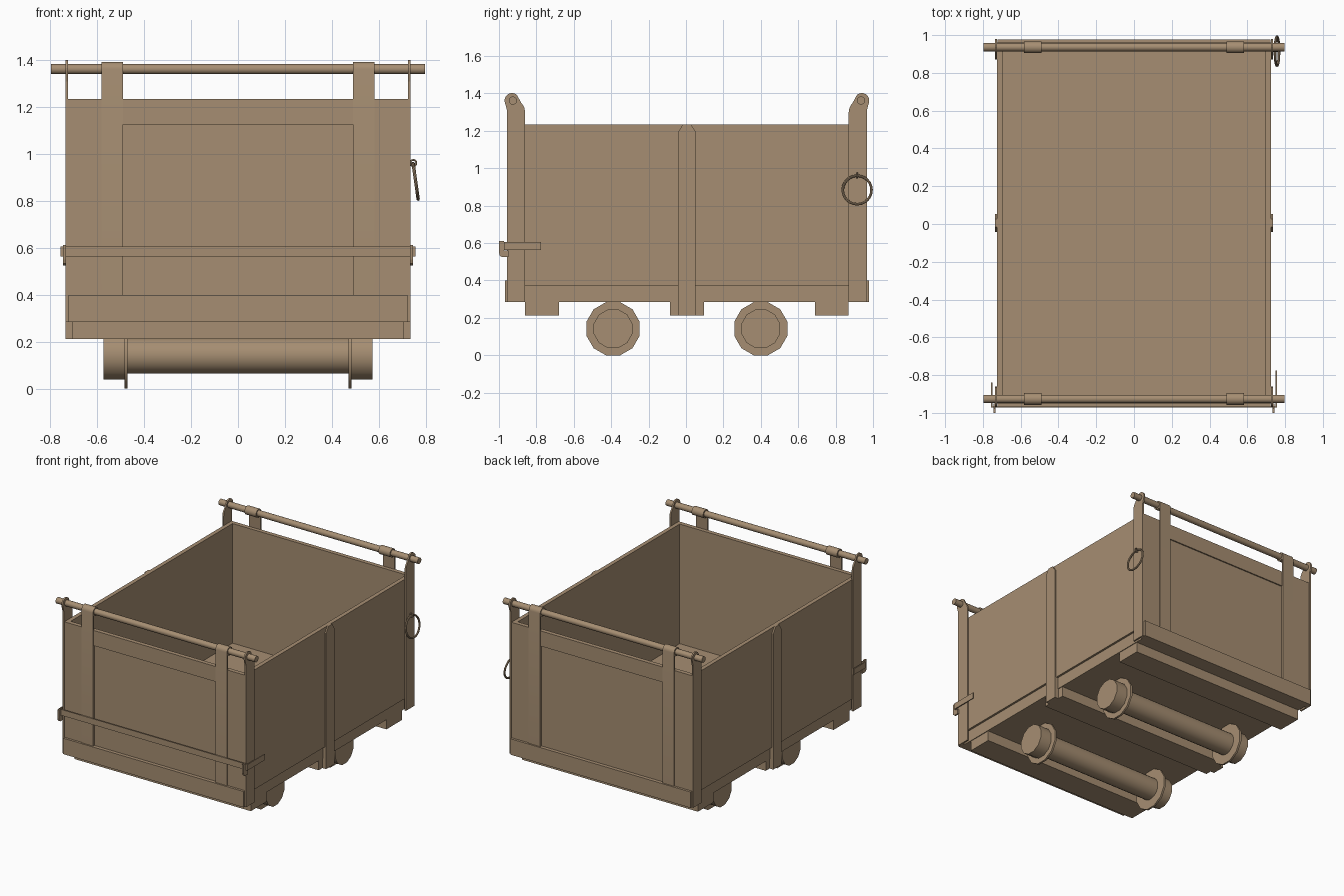
import bpy, bmesh, math
from mathutils import Matrix, Vector

if "Cube" in bpy.data.objects:
    bpy.data.objects.remove(bpy.data.objects["Cube"])

mat = bpy.data.materials.new("tan_metal")
mat.use_nodes = True
TAN = (0.38, 0.27, 0.168, 1)
mat.diffuse_color = TAN
mat.node_tree.nodes["Principled BSDF"].inputs["Base Color"].default_value = TAN

MID = 0.005  # the body is mirrored front to back about this y


def finish(name, bm, smooth=False):
    bmesh.ops.recalc_face_normals(bm, faces=bm.faces)
    mesh = bpy.data.meshes.new(name)
    bm.to_mesh(mesh)
    bm.free()
    mesh.materials.append(mat)
    ob = bpy.data.objects.new(name, mesh)
    bpy.context.collection.objects.link(ob)
    if smooth:
        bpy.ops.object.select_all(action='DESELECT')
        ob.select_set(True)
        bpy.context.view_layer.objects.active = ob
        bpy.ops.object.shade_smooth_by_angle(angle=math.radians(35))
    return ob


def prism(name, pts, a, b, axis, smooth=False):
    """Extrude a 2D outline along x (outline is y, z) or y (outline is x, z)."""
    bm = bmesh.new()
    place = (lambda p: (a, p[0], p[1])) if axis == 'x' else (lambda p: (p[0], a, p[1]))
    face = bm.faces.new([bm.verts.new(place(p)) for p in pts])
    out = bmesh.ops.extrude_face_region(bm, geom=[face])["geom"]
    step = Vector((b - a, 0, 0)) if axis == 'x' else Vector((0, b - a, 0))
    bmesh.ops.translate(bm, vec=step, verts=[v for v in out if isinstance(v, bmesh.types.BMVert)])
    return finish(name, bm, smooth)


def box(name, x, y, z):
    return prism(name, [(y[0], z[0]), (y[1], z[0]), (y[1], z[1]), (y[0], z[1])], x[0], x[1], 'x')


def rod(name, x0, x1, y, z, r, n):
    """Cylinder along x with a flat side at the bottom."""
    ring = [(y + r * math.cos((i + .5) * math.tau / n), z + r * math.sin((i + .5) * math.tau / n))
            for i in range(n)]
    return prism(name, ring, x0, x1, 'x', True)


def arc(cy, cz, r, start, end, n):
    angles = [math.radians(start + (end - start) * i / n) for i in range(n + 1)]
    return [(cy + r * math.cos(t), cz + r * math.sin(t)) for t in angles]


def torus(name, centre, rot, big, small, n, m):
    bm = bmesh.new()
    rings = []
    for i in range(n):
        turn = Matrix.Rotation(i * math.tau / n, 4, 'X')
        rings.append([bm.verts.new(Vector(centre) + rot @ (turn @ Vector(
            (small * math.sin(j * math.tau / m), big + small * math.cos(j * math.tau / m), 0))))
            for j in range(m)])
    for i in range(n):
        a, b = rings[i], rings[(i + 1) % n]
        for j in range(m):
            k = (j + 1) % m
            bm.faces.new((a[j], a[k], b[k], b[j]))
    return finish(name, bm, True)


# Floor and side walls
box("floor", (-.71, .71), (-.945, .955), (.285, .37))
for side, s in (("left", 1), ("right", -1)):
    box(side + "_wall", (s * .695, s * .725), (-.945, .955), (.37, 1.235))
    post = [(-.042, .212), (.052, .212), (.052, 1.195), (.026, 1.235), (-.016, 1.235), (-.042, 1.195)]
    prism(side + "_middle_post", post, s * .70, s * .735, 'x')

# Cross beams under the floor
for name, y in (("front", (-.86, -.68)), ("middle", (-.085, .095)), ("back", (.69, .87))):
    box(name + "_cross_beam", (-.705, .705), y, (.212, .285))

# Both ends share one layout
for end, flip in (("front", 1), ("back", -1)):
    def fy(y):
        return y if flip > 0 else 2 * MID - y

    def outline(pts):
        return [(fy(p[0]), p[1]) for p in pts]

    # Recessed panel with a raised frame around it
    box(end + "_panel", (-.725, .725), (fy(-.942), fy(-.92)), (.285, 1.235))
    frame = [(-.735, .285), (-.49, .285), (-.49, 1.125), (.49, 1.125),
             (.49, .285), (.735, .285), (.735, 1.235), (-.735, 1.235)]
    prism(end + "_frame", frame, fy(-.951), fy(-.94), 'y')
    box(end + "_lower_band", (-.722, .722), (fy(-.968), fy(-.942)), (.285, .40))

    # Corner plates with rounded ears, and straps looped over the rod
    ear = ([(-.86, .285), (-.86, 1.30)] + arc(-.928, 1.30, .068, 20, 45, 2)
           + arc(-.93, 1.362, .04, 50, 190, 8) + [(-.957, 1.31), (-.957, .285)])
    strap = ([(-.957, .40)] + arc(-.926, 1.362, .031, 180, -130, 16)
             + [(-.947, 1.33), (-.947, .40)])
    for side, s in (("left", 1), ("right", -1)):
        prism(f"{end}_{side}_corner_plate", outline(ear), s * .724, s * .735, 'x')
        prism(f"{end}_{side}_strap", outline(strap), s * .49, s * .582, 'x', True)
    rod(end + "_lifting_rod", -.797, .797, fy(-.926), 1.362, .022, 16)

# Latch bar bent round the front, held by two hooks
latch = [(-.757, -.84), (-.757, -.972), (.757, -.972), (.757, -.775),
         (.75, -.775), (.75, -.964), (-.75, -.964), (-.75, -.84)]
bm = bmesh.new()
face = bm.faces.new([bm.verts.new((x, y, .563)) for x, y in latch])
new = bmesh.ops.extrude_face_region(bm, geom=[face])["geom"]
bmesh.ops.translate(bm, vec=(0, 0, .043), verts=[v for v in new if isinstance(v, bmesh.types.BMVert)])
finish("latch_bar", bm)
hook = [(-.95, .525), (-.985, .525), (-.996, .533), (-1.0, .55), (-1.0, .612), (-.974, .612),
        (-.974, .56), (-.95, .56)]
for side, s in (("left", 1), ("right", -1)):
    prism(side + "_latch_hook", hook, s * .733, s * .745, 'x')

# Wheels and axles
for name, y in (("front", -.39), ("back", .40)):
    rod(name + "_axle", -.48, .48, y, .142, .078, 24)
    for side, s in (("left", 1), ("right", -1)):
        rod(f"{name}_{side}_wheel_flange", s * .47, s * .484, y, .142, .147, 12)
        rod(f"{name}_{side}_wheel_tread", s * .48, s * .573, y, .142, .107, 12)

# Hanging ring and its eye on the left side
torus("hanging_ring", (.757, .915, .884), Matrix.Rotation(math.radians(-8), 4, 'Y'), .077, .007, 24, 8)
torus("ring_eye", (.747, .915, .962), Matrix.Rotation(math.radians(90), 4, 'Z'), .013, .004, 12, 6)
